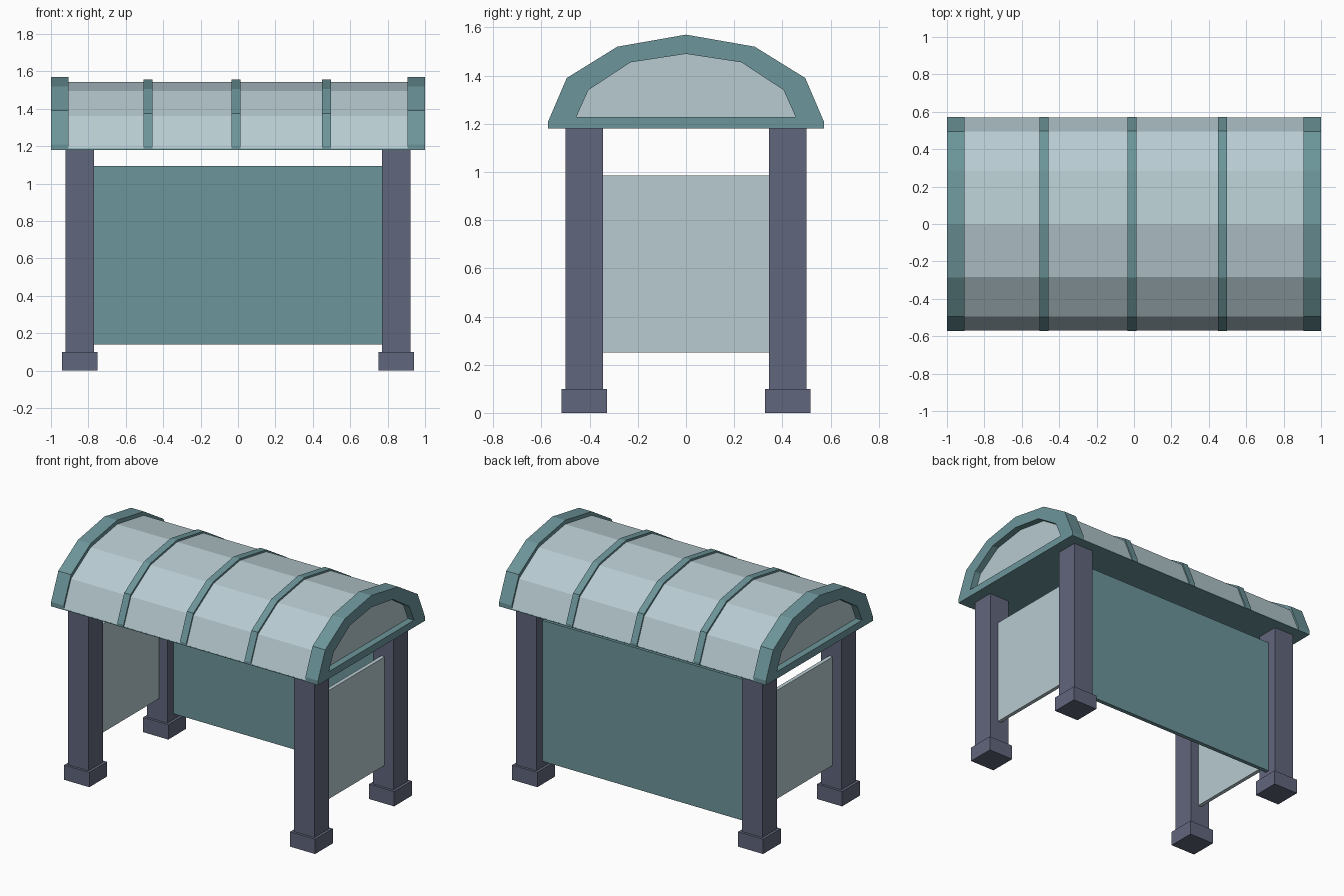
import bpy, bmesh

if "Cube" in bpy.data.objects:
    bpy.data.objects.remove(bpy.data.objects["Cube"])


def material(name, rgb):
    m = bpy.data.materials.new(name)
    m.diffuse_color = (*rgb, 1.0)
    m.use_nodes = True
    m.node_tree.nodes["Principled BSDF"].inputs["Base Color"].default_value = m.diffuse_color
    return m


TEAL = material("teal_frame", (0.150, 0.300, 0.322))
GLASS = material("pale_glass", (0.475, 0.595, 0.635))
SLATE = material("slate_post", (0.118, 0.132, 0.200))


def make(name, bm, mat):
    bmesh.ops.recalc_face_normals(bm, faces=bm.faces)
    me = bpy.data.meshes.new(name)
    bm.to_mesh(me)
    bm.free()
    me.materials.append(mat)
    ob = bpy.data.objects.new(name, me)
    bpy.context.collection.objects.link(ob)
    return ob


def full(half):
    """Mirror half an arch (right bottom up to the apex) into a closed profile."""
    return half + [(-y, z) for y, z in reversed(half[:-1])]


def prism(name, profile, x0, x1, mat):
    """Extrude a closed y-z profile along x."""
    bm = bmesh.new()
    a = [bm.verts.new((x0, y, z)) for y, z in profile]
    b = [bm.verts.new((x1, y, z)) for y, z in profile]
    n = len(profile)
    bm.faces.new(a)
    bm.faces.new(b)
    for i in range(n):
        j = (i + 1) % n
        bm.faces.new((a[i], a[j], b[j], b[i]))
    return make(name, bm, mat)


def box(name, x, y, z, mat):
    prism(name, [(y[0], z[0]), (y[1], z[0]), (y[1], z[1]), (y[0], z[1])], x[0], x[1], mat)


def ring(name, outer, inner, x0, x1, mat):
    """Extrude a frame between two matching profiles along x."""
    bm = bmesh.new()
    loops = [[bm.verts.new((x, y, z)) for y, z in p]
             for x, p in ((x0, outer), (x1, outer), (x1, inner), (x0, inner))]
    n = len(outer)
    for k in range(4):
        a, b = loops[k], loops[(k + 1) % 4]
        for i in range(n):
            j = (i + 1) % n
            bm.faces.new((a[i], a[j], b[j], b[i]))
    return make(name, bm, mat)


# arch profiles
END_OUT = full([(0.572, 1.18), (0.572, 1.21), (0.495, 1.39), (0.285, 1.52), (0, 1.57)])
END_IN = full([(0.455, 1.228), (0.45, 1.24), (0.405, 1.34), (0.23, 1.455), (0, 1.49)])
RIB = full([(0.573, 1.182), (0.573, 1.20), (0.498, 1.376), (0.286, 1.507), (0, 1.556)])
SKIN = full([(0.570, 1.186), (0.495, 1.362), (0.284, 1.495), (0, 1.543)])

# roof: glazed barrel, flat soffit and thin ribs
prism("roof_glazing", SKIN, -0.91, 0.91, GLASS)
box("roof_soffit", (-0.906, 0.906), (-0.57, 0.57), (1.18, 1.187), TEAL)
for i, x in enumerate((-0.48, -0.01, 0.473)):
    prism(f"roof_rib_{i + 1}", RIB, x - 0.024, x + 0.024, TEAL)

for side, sx in (("left", -1), ("right", 1)):
    # arched end frame with recessed gable pane
    ring(f"{side}_end_frame", END_OUT, END_IN, sx * 0.905, sx * 1.0, TEAL)
    prism(f"{side}_gable_pane", END_IN, sx * 0.93, sx * 0.955, GLASS)
    # side glass panel between posts
    box(f"{side}_side_panel", (sx * 0.832, sx * 0.858), (-0.35, 0.35), (0.25, 0.985), GLASS)
    # posts on square feet
    for end, sy in (("front", -1), ("back", 1)):
        box(f"{end}_{side}_post", (sx * 0.77, sx * 0.922), (sy * 0.345, sy * 0.5),
            (0.1, 1.182), SLATE)
        box(f"{end}_{side}_foot", (sx * 0.752, sx * 0.94), (sy * 0.328, sy * 0.517),
            (0, 0.1), SLATE)

# solid back wall
box("back_panel", (-0.775, 0.775), (0.408, 0.436), (0.14, 1.095), TEAL)
